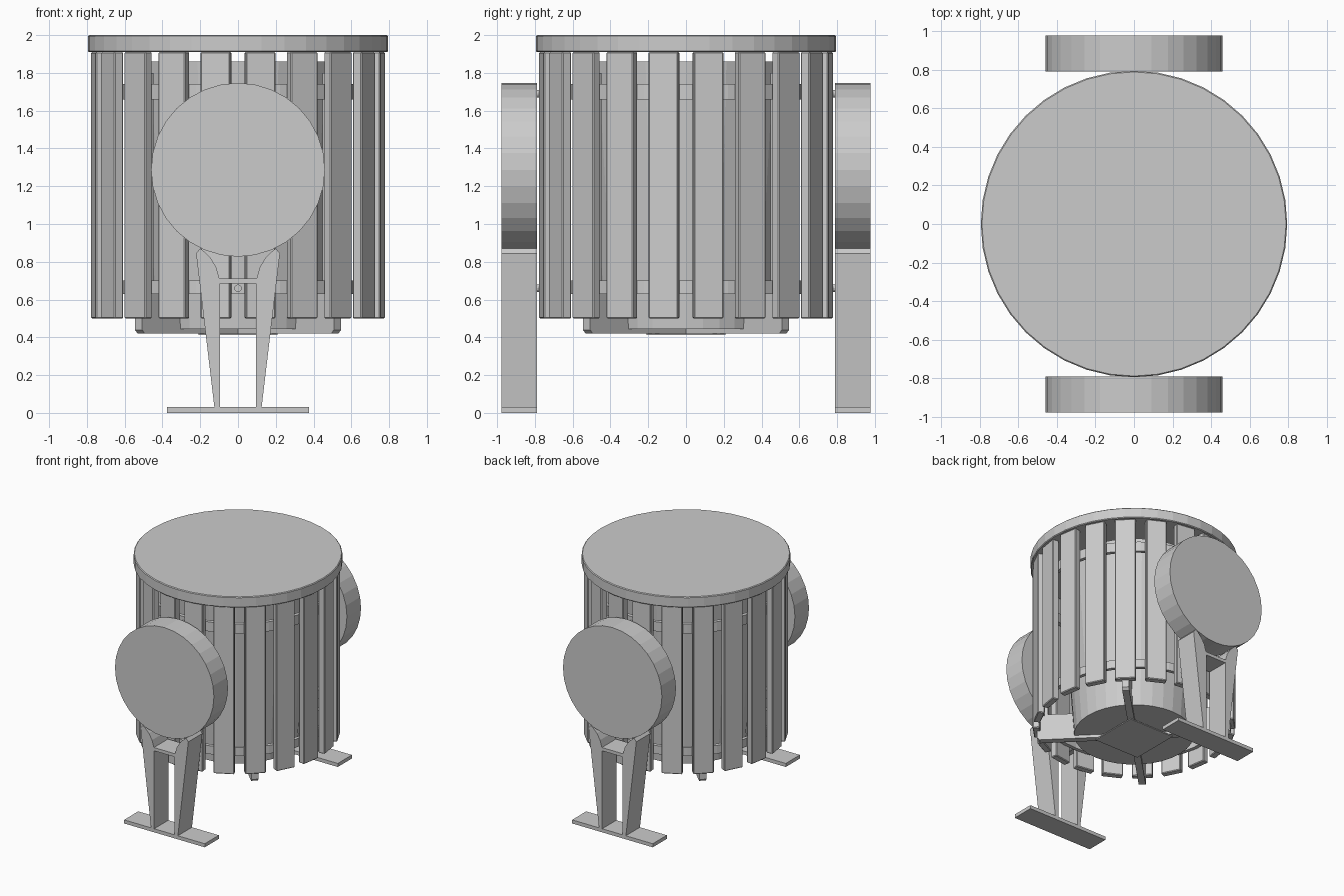
import bpy
import bmesh
from math import pi, radians, cos, sin
from mathutils import Matrix

cube = bpy.data.objects.get("Cube")
if cube:
    bpy.data.objects.remove(cube, do_unlink=True)

grey = bpy.data.materials.new("plain grey")
grey.use_nodes = True
GREY = (0.6, 0.6, 0.6, 1)
grey.diffuse_color = GREY
grey.node_tree.nodes["Principled BSDF"].inputs["Base Color"].default_value = GREY


def finish(name, bm, bevel=0):
    bmesh.ops.recalc_face_normals(bm, faces=bm.faces)
    mesh = bpy.data.meshes.new(name)
    bm.to_mesh(mesh)
    bm.free()
    mesh.materials.append(grey)
    obj = bpy.data.objects.new(name, mesh)
    bpy.context.collection.objects.link(obj)
    if bevel:
        mod = obj.modifiers.new("edge", 'BEVEL')
        mod.width = bevel
        mod.segments = 1
        mod.limit_method = 'ANGLE'
        mod.angle_limit = radians(40)
    return obj


def box(name, lo, hi, turn=0, bevel=0):
    bm = bmesh.new()
    bmesh.ops.create_cube(bm, size=1)
    for v in bm.verts:
        v.co = [a + (c + 0.5) * (b - a) for a, b, c in zip(lo, hi, v.co)]
    bm.transform(Matrix.Rotation(turn, 4, 'Z'))
    return finish(name, bm, bevel)


def drum(name, r_low, r_high, z0, z1, sides, bevel=0):
    bm = bmesh.new()
    bmesh.ops.create_cone(bm, cap_ends=True, segments=sides, radius1=r_low,
                          radius2=r_high, depth=z1 - z0)
    bm.transform(Matrix.Translation((0, 0, (z0 + z1) / 2)))
    return finish(name, bm, bevel)


def rod_y(name, r, y0, y1, z, sides):
    bm = bmesh.new()
    bmesh.ops.create_cone(bm, cap_ends=True, segments=sides, radius1=r,
                          radius2=r, depth=abs(y1 - y0))
    bm.transform(Matrix.Translation((0, (y0 + y1) / 2, z)) @ Matrix.Rotation(pi / 2, 4, 'X'))
    return finish(name, bm)


def plate_xz(name, outline, y0, y1, turn=0):
    """Extrude an x-z outline along y, then turn it about z."""
    bm = bmesh.new()
    face = bm.faces.new([bm.verts.new((x, y0, z)) for x, z in outline])
    moved = bmesh.ops.extrude_face_region(bm, geom=[face])["geom"]
    bmesh.ops.translate(bm, vec=(0, y1 - y0, 0),
                        verts=[v for v in moved if isinstance(v, bmesh.types.BMVert)])
    bm.transform(Matrix.Rotation(turn, 4, 'Z'))
    return finish(name, bm)


def hoop(name, r_in, r_out, z0, z1, sides):
    bm = bmesh.new()
    rings = [[bm.verts.new((r * cos(2 * pi * i / sides), r * sin(2 * pi * i / sides), z))
              for i in range(sides)]
             for r, z in ((r_in, z0), (r_out, z0), (r_out, z1), (r_in, z1))]
    for k in range(4):
        a, b = rings[k], rings[(k + 1) % 4]
        for i in range(sides):
            j = (i + 1) % sides
            bm.faces.new((a[i], a[j], b[j], b[i]))
    return finish(name, bm)


# Lid and inner container
drum("lid", 0.795, 0.795, 1.91, 2.0, 40, 0.006)
drum("inner_container", 0.46, 0.56, 0.445, 1.86, 32)

# Slatted wall
SLATS = 20
for i in range(SLATS):
    box(f"slat_{i + 1}", (0.72, -0.08, 0.5), (0.775, 0.08, 1.91),
        2 * pi * (i + 0.5) / SLATS, 0.006)

# Hoops holding the slats
hoop("lower_hoop", 0.69, 0.72, 0.63, 0.70, 40)
hoop("upper_hoop", 0.69, 0.72, 1.66, 1.74, 40)

# Diagonal ribs carrying the container
rib = [(0, 0.42), (0.725, 0.42), (0.745, 0.44), (0.745, 0.5), (0.72, 0.5),
       (0.72, 1.8), (0.66, 1.8), (0.66, 0.64), (0.44, 0.64), (0.44, 0.445), (0, 0.445)]
for i in range(4):
    plate_xz(f"rib_{i + 1}", rib, -0.027, 0.027, pi / 4 + i * pi / 2)
box("base_plate", (-0.21, -0.21, 0.412), (0.21, 0.21, 0.421))

# Front and back stands
leg = [(0.095, 0.03), (0.125, 0.03), (0.222, 0.845), (0.2, 0.87), (0.18, 0.855),
       (0.145, 0.82), (0.115, 0.77), (0.095, 0.7)]
for side, s in (("front", -1), ("back", 1)):
    y0, y1 = sorted((s * 0.79, s * 0.977))
    rod_y(f"{side}_round_disc", 0.46, y0, y1, 1.287, 32)
    for hand, m in (("left", 1), ("right", -1)):
        plate_xz(f"{side}_{hand}_leg", [(m * x, z) for x, z in leg], y0, y1)
    box(f"{side}_crossbar", (-0.1, y0, 0.685), (0.1, y1, 0.712))
    box(f"{side}_foot", (-0.375, y0, 0), (0.375, y1, 0.03))
    for part, z in (("lower", 0.66), ("upper", 1.69)):
        rod_y(f"{side}_{part}_bolt", 0.02, s * 0.69, s * 0.81, z, 12)
